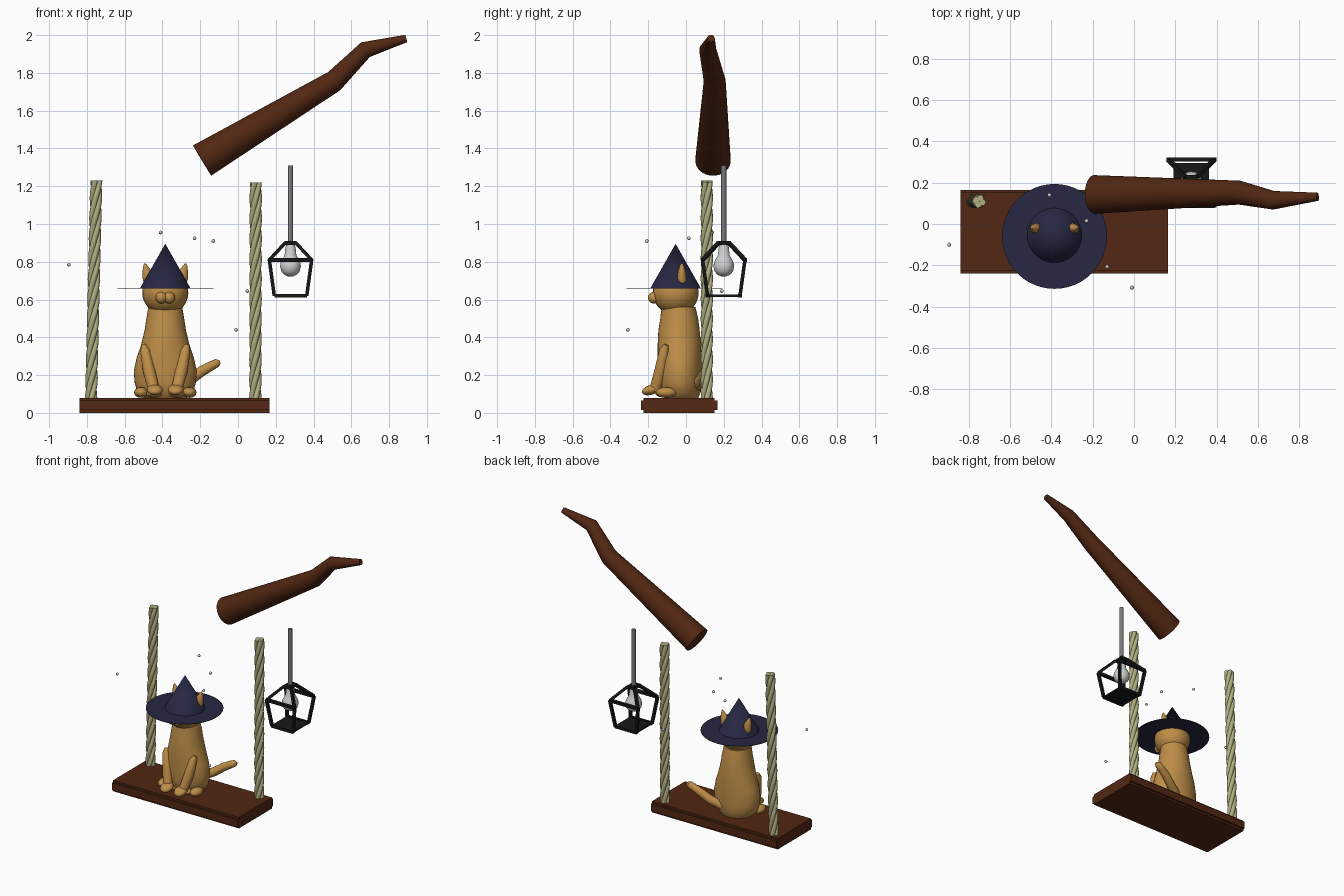
import bpy, bmesh, math
from mathutils import Vector, Matrix

if "Cube" in bpy.data.objects:
    bpy.data.objects.remove(bpy.data.objects["Cube"])


def material(name, color):
    m = bpy.data.materials.new(name)
    m.use_nodes = True
    m.diffuse_color = (*color, 1)
    m.node_tree.nodes["Principled BSDF"].inputs["Base Color"].default_value = (*color, 1)
    return m


WOOD = material("dark wood", (0.085, 0.02, 0.006))
FUR = material("ginger fur", (0.52, 0.27, 0.065))
FELT = material("navy felt", (0.02, 0.02, 0.055))
ROPE = material("straw rope", (0.44, 0.42, 0.22))
IRON = material("black iron", (0.008, 0.009, 0.009))
STEEL = material("grey rod", (0.2, 0.2, 0.2))
GLASS = material("pale glass", (0.62, 0.64, 0.64))


def finish(name, bm, mat, smooth=True):
    bmesh.ops.recalc_face_normals(bm, faces=bm.faces)
    mesh = bpy.data.meshes.new(name)
    bm.to_mesh(mesh)
    bm.free()
    mesh.materials.append(mat)
    ob = bpy.data.objects.new(name, mesh)
    bpy.context.collection.objects.link(ob)
    if smooth:
        bpy.ops.object.select_all(action="DESELECT")
        ob.select_set(True)
        bpy.context.view_layer.objects.active = ob
        bpy.ops.object.shade_smooth_by_angle(angle=math.radians(40))
    return ob


def loft(bm, rings):
    """Skin a list of point rings and cap both ends."""
    loops = [[bm.verts.new(p) for p in ring] for ring in rings]
    n = len(loops[0])
    for a, b in zip(loops, loops[1:]):
        for i in range(n):
            j = (i + 1) % n
            bm.faces.new((a[i], a[j], b[j], b[i]))
    bm.faces.new(loops[0])
    bm.faces.new(loops[-1])


def oval(center, rx, ry, n=32):
    c = Vector(center)
    return [c + Vector((rx * math.cos(t), ry * math.sin(t), 0))
            for t in (math.tau * i / n for i in range(n))]


def tube(bm, points, radii, n=20):
    """Sweep circles along a bent path."""
    pts = [Vector(p) for p in points]
    rings = []
    for i, p in enumerate(pts):
        d = (pts[min(i + 1, len(pts) - 1)] - pts[max(i - 1, 0)]).normalized()
        u = d.cross(Vector((0, 1, 0))).normalized()
        v = d.cross(u)
        rings.append([p + radii[i] * (u * math.cos(t) + v * math.sin(t))
                      for t in (math.tau * k / n + math.pi / 4 for k in range(n))])
    loft(bm, rings)


def ball(bm, center, size, tilt=0):
    mat = (Matrix.Translation(center) @ Matrix.Rotation(tilt, 4, "X")
           @ Matrix.Diagonal((*size, 1)))
    bmesh.ops.create_uvsphere(bm, u_segments=24, v_segments=14, radius=1, matrix=mat)


# Swing seat
bm = bmesh.new()
bmesh.ops.create_cube(bm, size=1, matrix=Matrix.Translation((-0.337, -0.037, 0.04))
                      @ Matrix.Diagonal((1.005, 0.405, 0.08, 1)))
bmesh.ops.bevel(bm, geom=[e for e in bm.edges if abs(e.verts[0].co.x - e.verts[1].co.x) > 0.5],
                offset=0.014, segments=2, affect="EDGES")
finish("swing_seat", bm, WOOD)

# Ropes made of four twisted strands
for name, x0, x1, top in (("right_rope", -0.778, -0.75, 1.23), ("left_rope", 0.092, 0.094, 1.22)):
    bm = bmesh.new()
    for strand in range(4):
        rings = []
        for k in range(61):
            f = k / 60
            a = math.tau * (f * 2.7 + strand / 4)
            c = (x0 + (x1 - x0) * f + 0.017 * math.cos(a),
                 0.11 + 0.017 * math.sin(a), 0.07 + (top - 0.07) * f)
            rings.append(oval(c, 0.016, 0.016, 10))
        loft(bm, rings)
    finish(name, bm, ROPE)

# Bent branch overhead
bm = bmesh.new()
tube(bm, [(-0.19, 0.143, 1.336), (0.51, 0.152, 1.757), (0.675, 0.115, 1.923), (0.89, 0.132, 1.982)],
     [0.094, 0.058, 0.045, 0.02], 28)
finish("branch", bm, WOOD)

# Lantern cage
LX, LY = 0.278, 0.2
levels = [(0.9, 0.028), (0.81, 0.112), (0.62, 0.086)]


def corner(level, i):
    z, h = levels[level]
    sx, sy = ((1, 1), (-1, 1), (-1, -1), (1, -1))[i % 4]
    return (LX + sx * h, LY + sy * h, z)


bm = bmesh.new()
for i in range(4):
    for lv in range(3):
        tube(bm, [corner(lv, i), corner(lv, i + 1)], [0.014] * 2, 4)
    for lv in range(2):
        tube(bm, [corner(lv, i), corner(lv + 1, i)], [0.013] * 2, 4)
for (z, h), thick in ((levels[0], 0.02), (levels[2], 0.012)):
    bmesh.ops.create_cube(bm, size=1, matrix=Matrix.Translation((LX, LY, z))
                          @ Matrix.Diagonal((2 * h, 2 * h, thick, 1)))
finish("lantern_cage", bm, IRON, False)

# Lantern rod and bulb
bm = bmesh.new()
loft(bm, [oval((LX, LY, z), 0.014, 0.014, 16) for z in (0.9, 1.31)])
finish("lantern_rod", bm, STEEL)
bm = bmesh.new()
profile = [(0.9, 0.02), (0.875, 0.027), (0.835, 0.031), (0.815, 0.042), (0.795, 0.052), (0.775, 0.055),
           (0.75, 0.049), (0.732, 0.034), (0.722, 0.012)]
loft(bm, [oval((LX, LY, z), r, r, 24) for z, r in profile])
finish("light_bulb", bm, GLASS)

# Cat body: height, half width, half depth, depth centre
CX = -0.385
body = [(0.08, 0.115, 0.09, -0.025), (0.11, 0.148, 0.108, -0.03), (0.16, 0.162, 0.115, -0.033),
        (0.22, 0.167, 0.116, -0.034), (0.29, 0.152, 0.116, -0.034), (0.36, 0.128, 0.115, -0.035),
        (0.44, 0.109, 0.109, -0.037), (0.5, 0.1, 0.1, -0.036), (0.56, 0.09, 0.09, -0.04)]
bm = bmesh.new()
loft(bm, [oval((CX, yc, z), rx, ry, 36) for z, rx, ry, yc in body])
finish("cat_body", bm, FUR)

# Cat head and muzzle
bm = bmesh.new()
ball(bm, (CX, -0.055, 0.635), (0.122, 0.122, 0.115))
finish("cat_head", bm, FUR)
bm = bmesh.new()
for s in (-1, 1):
    ball(bm, (CX + s * 0.021, -0.17, 0.61), (0.03, 0.031, 0.031))
finish("cat_muzzle", bm, FUR)

# Ears, legs and paws on each side
for s, side in ((1, "left"), (-1, "right")):
    bm = bmesh.new()
    ear = [(0.07, 0.66, 0.034, 0.024), (0.086, 0.71, 0.034, 0.026), (0.096, 0.75, 0.024, 0.02),
           (0.105, 0.78, 0.011, 0.011), (0.108, 0.792, 0.003, 0.003)]
    loft(bm, [oval((CX + s * x, -0.022, z), rx, ry, 20) for x, z, rx, ry in ear])
    finish(side + "_ear", bm, FUR)

    bm = bmesh.new()
    tube(bm, [(CX + s * 0.115, -0.105, 0.36), (CX + s * 0.107, -0.115, 0.33),
              (CX + s * 0.085, -0.135, 0.22), (CX + s * 0.06, -0.165, 0.12)],
         [0.012, 0.026, 0.033, 0.03])
    ball(bm, (CX + s * 0.055, -0.185, 0.122), (0.042, 0.05, 0.026), 0.3)
    finish(side + "_front_leg", bm, FUR)

    bm = bmesh.new()
    ball(bm, (CX + s * 0.128, -0.105, 0.108), (0.037, 0.055, 0.028))
    ball(bm, (CX + s * 0.06, -0.11, 0.102), (0.045, 0.052, 0.021))
    finish(side + "_hind_paw", bm, FUR)

# Tail
bm = bmesh.new()
tube(bm, [(-0.33, 0.05, 0.14), (-0.25, 0.085, 0.18), (-0.19, 0.105, 0.222), (-0.14, 0.115, 0.25),
          (-0.11, 0.12, 0.265), (-0.095, 0.12, 0.27)], [0.03, 0.03, 0.028, 0.025, 0.022, 0.009])
finish("tail", bm, FUR)

# Pointed hat with a paper-thin brim
bm = bmesh.new()
bmesh.ops.create_cone(bm, cap_ends=True, segments=40, radius1=0.133, radius2=0.0, depth=0.235,
                      matrix=Matrix.Translation((CX, -0.055, 0.778)))
finish("hat_cone", bm, FELT)
bm = bmesh.new()
loft(bm, [oval((CX, -0.06, z), 0.254, 0.254, 48) for z in (0.659, 0.662)])
finish("hat_brim", bm, FELT)

# Floating specks
bm = bmesh.new()
for p in ((-0.895, -0.1, 0.785), (-0.41, 0.14, 0.955), (-0.23, 0.015, 0.925),
          (-0.13, -0.207, 0.91), (0.05, 0.19, 0.645), (-0.01, -0.308, 0.44)):
    bmesh.ops.create_icosphere(bm, subdivisions=2, radius=0.01, matrix=Matrix.Translation(p))
finish("floating_specks", bm, GLASS)
